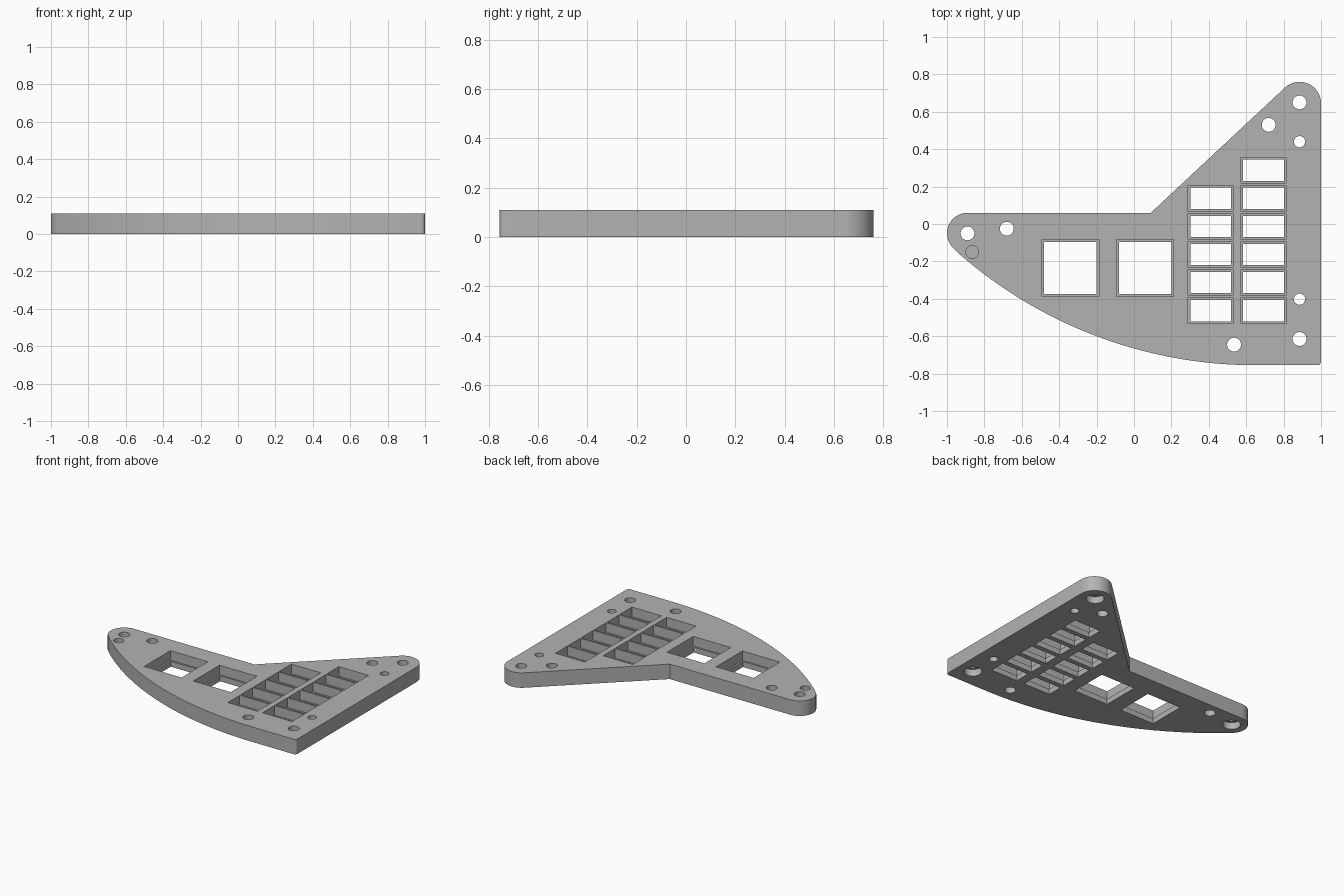
import bpy, bmesh, math

cube = bpy.data.objects.get("Cube")
if cube:
    bpy.data.objects.remove(cube, do_unlink=True)

THICK = 0.11    # plate thickness
LEDGE = 0.04    # height of the step inside each window
BORE = 0.05     # depth of the counterbores
OVER = 0.05     # cutter overshoot


def arc(cx, cy, r, start, end, n):
    """Points along an arc, angles in degrees."""
    angles = [math.radians(start + (end - start) * i / n) for i in range(n + 1)]
    return [(cx + r * math.cos(a), cy + r * math.sin(a)) for a in angles]


def circle(cx, cy, r):
    return arc(cx, cy, r, 0, 360, 40)[:-1]


def rect(cx, cy, w, h):
    return [(cx + sx * w / 2, cy + sy * h / 2)
            for sx, sy in ((-1, -1), (1, -1), (1, 1), (-1, 1))]


def prism(bm, points, z0, z1):
    """Closed prism from a counter-clockwise outline."""
    low = [bm.verts.new((x, y, z0)) for x, y in points]
    high = [bm.verts.new((x, y, z1)) for x, y in points]
    bm.faces.new(low[::-1])
    bm.faces.new(high)
    n = len(points)
    for i in range(n):
        j = (i + 1) % n
        bm.faces.new((low[i], low[j], high[j], high[i]))


def make_object(name, prisms):
    bm = bmesh.new()
    for points, z0, z1 in prisms:
        prism(bm, points, z0, z1)
    mesh = bpy.data.meshes.new(name)
    bm.to_mesh(mesh)
    bm.free()
    obj = bpy.data.objects.new(name, mesh)
    bpy.context.collection.objects.link(obj)
    return obj


# Plate outline: rounded wing tips, diagonal back edge, bowed front edge
BOW = 2.407
outline = [(0.09, 0.06)]
outline += arc(-0.89, -0.05, 0.11, 90, 232, 24)
outline += arc(0.65, BOW - 0.755, BOW, 229, 270, 40)
outline += arc(0.98, -0.735, 0.02, 270, 360, 6)
outline += arc(0.885, 0.645, 0.115, 0, 133, 24)
plate = make_object("switch_plate", [(outline, 0, THICK)])

# Stepped windows: two large squares and two columns of small cells
windows = [(x, -0.235, 0.305, 0.305, 0.28, 0.28) for x in (-0.34, 0.06)]
for x, top, count in ((0.41, 0.137, 5), (0.692, 0.287, 6)):
    for row in range(count):
        windows.append((x, top - 0.15 * row, 0.24, 0.138, 0.218, 0.114))

# Screw holes, with the corner ones counterbored underneath
corner_holes = [(0.885, 0.65), (0.885, -0.615), (-0.89, -0.05)]
plain_holes = [(0.72, 0.53), (0.535, -0.645), (-0.68, -0.025)]
pin_holes = [(0.885, 0.44), (0.885, -0.402)]

upper, lower = [], []
for x, y, w, h, iw, ih in windows:
    upper.append((rect(x, y, w, h), LEDGE, THICK + OVER))
    lower.append((rect(x, y, iw, ih), -OVER, LEDGE + 0.01))
for x, y in corner_holes + plain_holes:
    upper.append((circle(x, y, 0.037), -OVER, THICK + OVER))
for x, y in pin_holes:
    upper.append((circle(x, y, 0.03), -OVER, THICK + OVER))
for x, y in corner_holes:
    lower.append((circle(x, y, 0.06), -OVER, BORE))
# Blind hole in the narrow tip
upper.append((circle(-0.865, -0.15, 0.034), BORE, THICK + OVER))

# Cut the plate
bpy.context.view_layer.objects.active = plate
plate.select_set(True)
for name, prisms in (("upper_cutter", upper), ("lower_cutter", lower)):
    cutter = make_object(name, prisms)
    cutter.hide_render = True
    mod = plate.modifiers.new(name, 'BOOLEAN')
    mod.operation = 'DIFFERENCE'
    mod.solver = 'EXACT'
    mod.object = cutter
    bpy.ops.object.modifier_apply(modifier=mod.name)
    bpy.data.objects.remove(cutter, do_unlink=True)

# Plain grey finish
grey = bpy.data.materials.new("plain_grey")
grey.use_nodes = True
colour = (0.45, 0.45, 0.45, 1)
grey.diffuse_color = colour
grey.node_tree.nodes["Principled BSDF"].inputs["Base Color"].default_value = colour
plate.data.materials.clear()
plate.data.materials.append(grey)
for poly in plate.data.polygons:
    poly.material_index = 0

bpy.ops.object.shade_smooth_by_angle(angle=math.radians(30))
